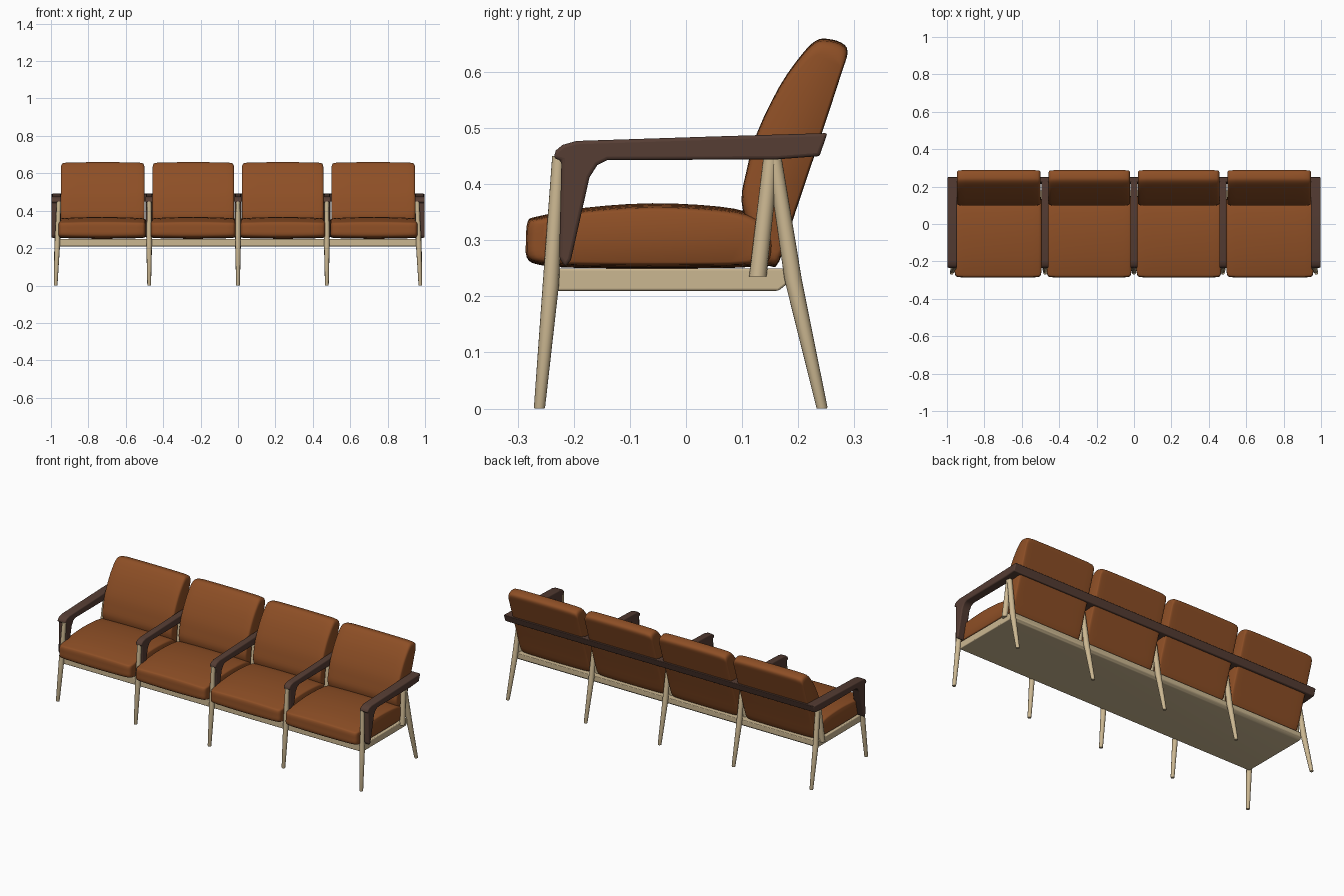
import bpy, bmesh, math
from mathutils import Vector

if "Cube" in bpy.data.objects:
    bpy.data.objects.remove(bpy.data.objects["Cube"])

def material(name, rgb):
    m = bpy.data.materials.new(name)
    m.diffuse_color = (*rgb, 1)
    m.use_nodes = True
    m.node_tree.nodes["Principled BSDF"].inputs["Base Color"].default_value = m.diffuse_color
    return m

LEATHER = material("tan leather", (0.27, 0.078, 0.019))
PALE = material("pale wood", (0.60, 0.475, 0.285))
DARK = material("dark wood", (0.092, 0.047, 0.034))

def finish(name, bm, mat, bevel=0, angle=40):
    bmesh.ops.recalc_face_normals(bm, faces=bm.faces)
    me = bpy.data.meshes.new(name)
    bm.to_mesh(me)
    bm.free()
    me.materials.append(mat)
    ob = bpy.data.objects.new(name, me)
    bpy.context.collection.objects.link(ob)
    if bevel:
        b = ob.modifiers.new("soft edges", 'BEVEL')
        b.width, b.segments, b.limit_method = bevel, 3, 'ANGLE'
        b.angle_limit = math.radians(35)
    bpy.ops.object.select_all(action='DESELECT')
    ob.select_set(True)
    bpy.context.view_layer.objects.active = ob
    bpy.ops.object.shade_smooth_by_angle(angle=math.radians(angle))
    return ob

def loft(name, sections, mat, bevel=0, angle=40):
    """Join equal-length rings of points and cap both ends."""
    bm = bmesh.new()
    rings = [[bm.verts.new(p) for p in s] for s in sections]
    n = len(rings[0])
    for a, b in zip(rings, rings[1:]):
        for i in range(n):
            j = (i + 1) % n
            bm.faces.new((a[i], a[j], b[j], b[i]))
    bm.faces.new(rings[0])
    bm.faces.new(rings[-1])
    return finish(name, bm, mat, bevel, angle)

def slab(name, profile, x, width, mat, bevel):
    """Extrude a (y, z) profile along x."""
    return loft(name, [[(x + s * width / 2, y, z) for y, z in profile] for s in (-1, 1)],
                mat, bevel)

def rod(name, path, mat, sides=16):
    """Round tapered rod through (x, y, z, radius) stations."""
    ring = [2 * math.pi * i / sides for i in range(sides)]
    return loft(name, [[(x + r * math.cos(a), y + r * math.sin(a), z) for a in ring]
                       for x, y, z, r in path], mat)

def smooth_profile(pts, steps=3):
    """Closed Catmull-Rom curve through the profile points."""
    out, n = [], len(pts)
    for i in range(n):
        p0, p1, p2, p3 = (Vector(pts[(i + k) % n]) for k in (-1, 0, 1, 2))
        for s in range(steps):
            t = s / steps
            out.append(0.5 * (2 * p1 + (p2 - p0) * t + (2 * p0 - 5 * p1 + 4 * p2 - p3) * t * t
                              + (3 * p1 - p0 - 3 * p2 + p3) * t ** 3))
    return out

def cushion(name, profile, x, half, pivot, crown):
    """Pillow: profile swept along x, shrinking gently then rounding at the sides."""
    pivot = Vector(pivot)
    pts = smooth_profile(profile)
    sections = []
    for t, edge in ((1, .87), (.99, .93), (.97, .97), (.93, .99), (.8, 1), (.6, 1), (.3, 1), (0, 1)):
        k = edge * (1 - crown * t * t)
        ring = [pivot + Vector(((p.x - pivot.x) * edge, (p.y - pivot.y) * k))
                for p in pts]
        sections.append((t * half, ring))
    full = [(-d, r) for d, r in sections] + [(d, r) for d, r in sections[-2::-1]]
    loft(name, [[(x + d, q.x, q.y) for q in r] for d, r in full], LEATHER, angle=50)

# Cushions
SEAT = [(-.284, .27), (-.285, .30), (-.282, .334), (-.262, .343), (-.18, .358), (-.06, .366),
        (.06, .360), (.12, .346), (.15, .32), (.155, .275), (.13, .254), (0, .250),
        (-.20, .251), (-.265, .257)]
BACK = [(.135, .262), (.112, .32), (.099, .37), (.107, .42), (.126, .49), (.167, .575),
        (.207, .632), (.232, .656), (.252, .659), (.277, .652), (.288, .636), (.276, .595),
        (.232, .46), (.195, .35), (.166, .262), (.15, .254)]
for i, (x, half) in enumerate(((-.727, .232), (-.24, .226), (.24, .226), (.727, .232)), 1):
    cushion(f"seat_cushion_{i}", SEAT, x, half, (-.06, .30), .10)
    cushion(f"back_cushion_{i}", BACK, x * .995, half * .965, (.19, .45), .01)

# Seat base
slab("seat_base", [(-.235, .21), (.165, .21), (.18, .222), (.18, .25), (-.235, .25)],
     0, 1.925, PALE, .004)

# Legs, braces and arms at every divider
ARM = [(-.236, .446), (-.232, .460), (-.220, .470), (-.195, .477), (.05, .485), (.252, .491),
       (.238, .450), (.16, .444), (-.14, .443), (-.158, .434), (-.172, .412),
       (-.205, .265), (-.215, .252), (-.226, .268), (-.222, .442)]
for i, x in enumerate((-.975, -.475, 0, .475, .975), 1):
    outer = abs(x) > .9
    top = x * .982 if outer else x
    rod(f"front_leg_{i}", [(x, -.261, 0, .009), (x, -.261, .003, .010),
                           (x + (top - x) * .5, -.241, .22, .0145),
                           (top, -.227, .45, .0115)], PALE)
    rod(f"rear_leg_{i}", [(x, .242, 0, .009), (x, .242, .003, .010),
                          (x + (top - x) * .5, .191, .23, .0155),
                          (top, .157, .45, .013)], PALE)
    rod(f"rear_strut_{i}", [(x + (top - x) * .5, .128, .235, .0155),
                            (top, .152, .45, .014)], PALE)
    slab(f"arm_{i}", ARM, x * .996 if outer else x, .052 if outer else .038, DARK, .006)

# Long rail behind the back cushions
slab("back_rail", [(.212, .448), (.238, .450), (.252, .491), (.224, .490)], 0, 1.99, DARK, .004)
